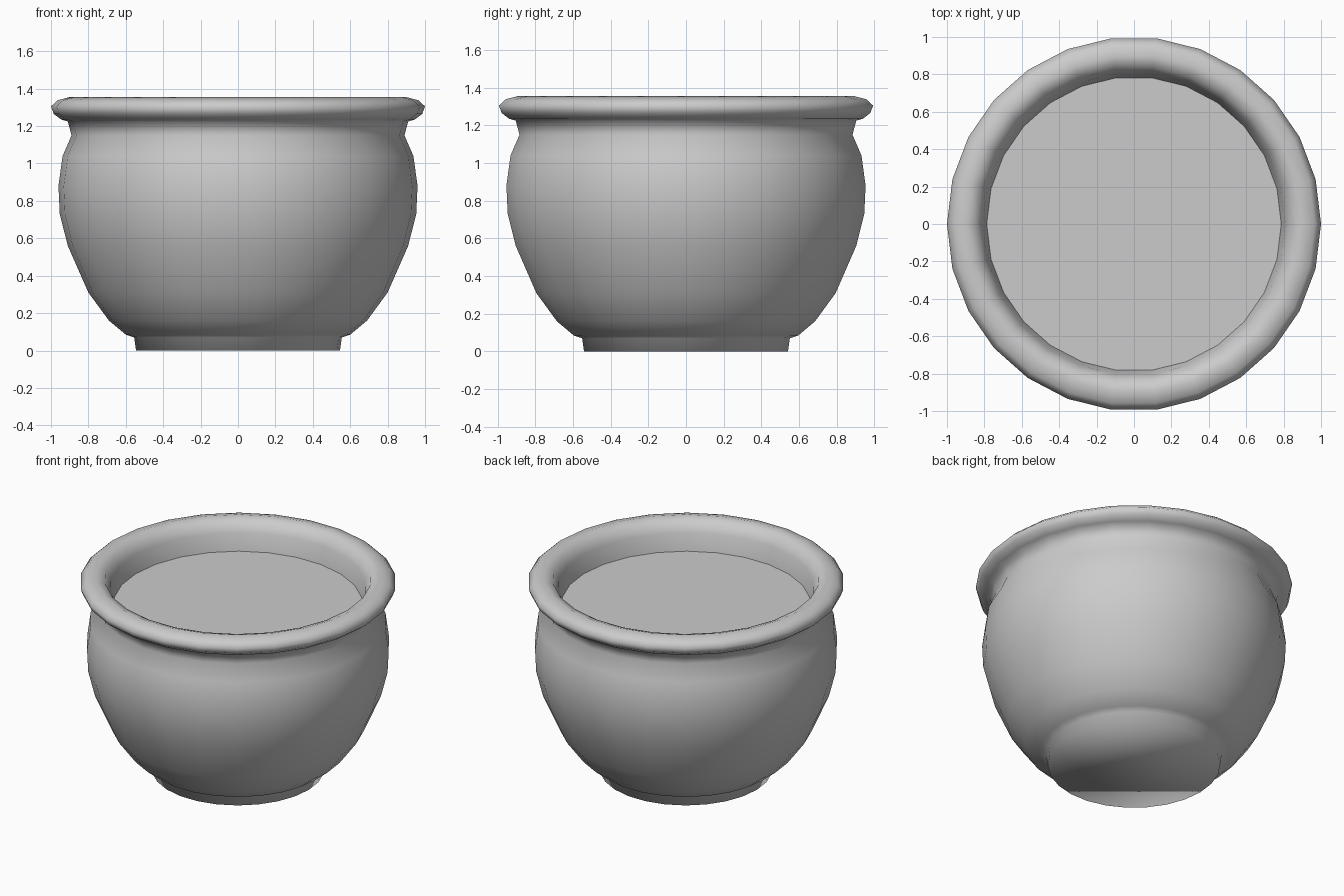
import bpy
import bmesh
from math import cos, sin, tau

SIDES = 26

cube = bpy.data.objects.get("Cube")
if cube:
    bpy.data.objects.remove(cube)

# One plain grey for the whole model
grey = bpy.data.materials.new("plain_grey")
grey.use_nodes = True
colour = (0.6, 0.6, 0.6, 1)
grey.diffuse_color = colour
grey.node_tree.nodes["Principled BSDF"].inputs["Base Color"].default_value = colour


def lathe(name, profile, cap_start=False, smooth=True):
    """Spin a (radius, height) profile round z into a named object."""
    bm = bmesh.new()
    rings = [[bm.verts.new((r * cos(tau * i / SIDES), r * sin(tau * i / SIDES), z))
              for i in range(SIDES)] for r, z in profile]
    for low, high in zip(rings, rings[1:]):
        for i in range(SIDES):
            j = (i + 1) % SIDES
            bm.faces.new((low[i], low[j], high[j], high[i]))
    if cap_start:
        bm.faces.new(rings[0][::-1])
    if len(rings) == 1:
        bm.faces.new(rings[0])
    for face in bm.faces:
        face.smooth = smooth
    mesh = bpy.data.meshes.new(name)
    bm.to_mesh(mesh)
    bm.free()
    mesh.materials.append(grey)
    obj = bpy.data.objects.new(name, mesh)
    bpy.context.collection.objects.link(obj)
    return obj


# Round-bellied bowl with its low foot, up to the neck
foot = [(0.545, 0), (0.555, 0.07)]
belly = [(0.6, 0.085), (0.69, 0.16), (0.8, 0.31), (0.91, 0.56),
         (0.953, 0.73), (0.96, 0.88), (0.938, 1.04)]
neck = [(0.89, 1.15), (0.91, 1.225)]

# Rolled rim, turning over into the inner wall
rim = [(0.945, 1.235), (0.985, 1.265), (1, 1.305), (0.965, 1.338),
       (0.9, 1.355), (0.845, 1.335)]
inner_wall = [(0.81, 1.27), (0.787, 1.15)]
lathe("pot", foot + belly + neck + rim + inner_wall, cap_start=True)

# Flat filling inside the pot
lathe("soil", [(0.79, 1.152)], smooth=False)
